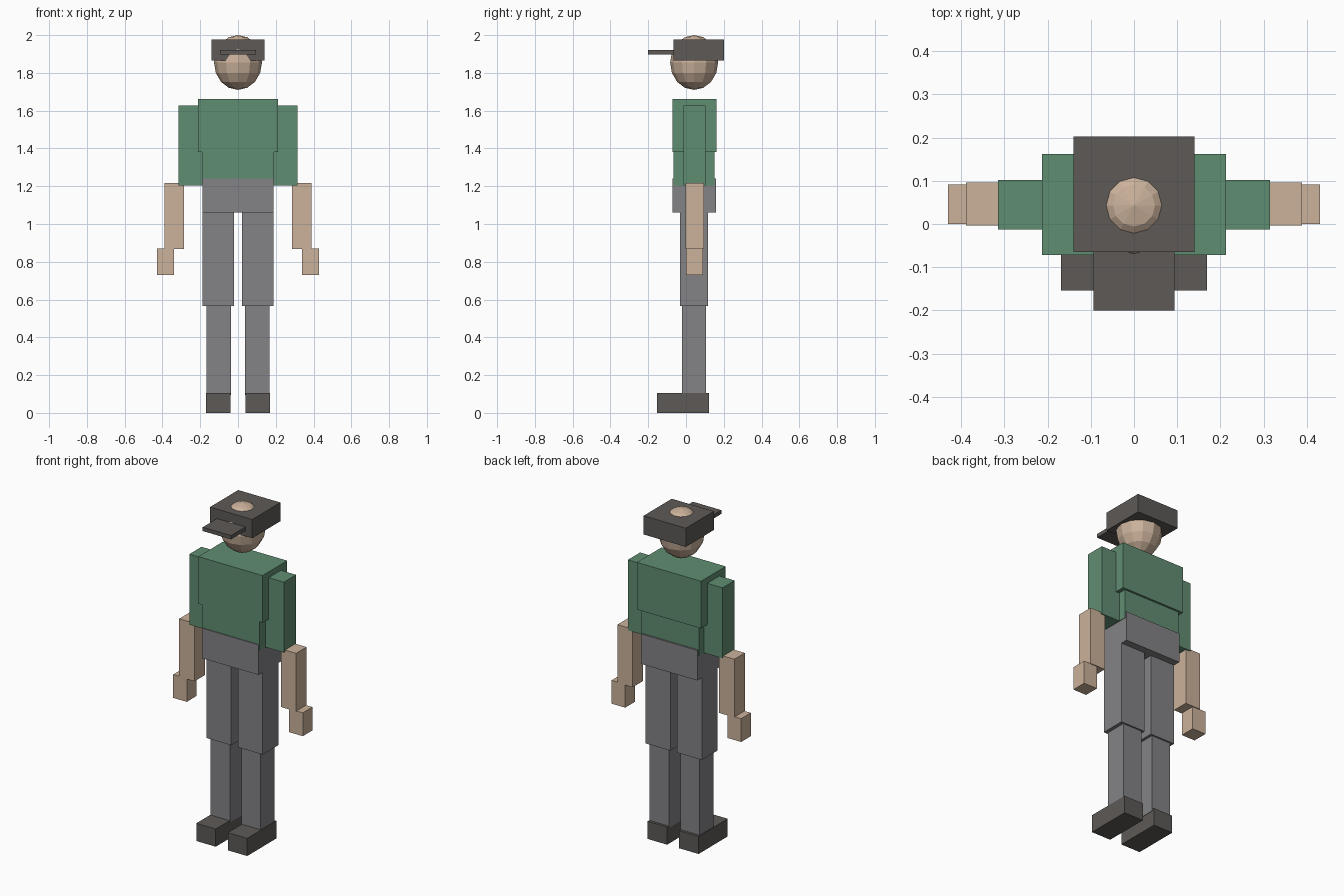
import bpy

if "Cube" in bpy.data.objects:
    bpy.data.objects.remove(bpy.data.objects["Cube"])


def material(name, rgb):
    m = bpy.data.materials.new(name)
    m.diffuse_color = (*rgb, 1)
    m.use_nodes = True
    m.node_tree.nodes["Principled BSDF"].inputs["Base Color"].default_value = m.diffuse_color
    return m


GREEN = material("shirt green", (0.118, 0.270, 0.167))
SKIN = material("skin", (0.600, 0.445, 0.328))
GREY = material("trouser grey", (0.227, 0.227, 0.240))
DARK = material("dark brown grey", (0.110, 0.101, 0.094))


def box(name, x, y, z, mat):
    """Box from its (min, max) extents on each axis."""
    spans = (x, y, z)
    bpy.ops.mesh.primitive_cube_add(size=1, location=[(a + b) / 2 for a, b in spans])
    ob = bpy.context.object
    ob.name = name
    ob.scale = [b - a for a, b in spans]
    bpy.ops.object.transform_apply(location=False, rotation=False, scale=True)
    ob.data.materials.append(mat)


def pair(name, x, y, z, mat):
    """The same box on both sides of the body."""
    box("left_" + name, x, y, z, mat)
    box("right_" + name, (-x[1], -x[0]), y, z, mat)


# Head: faceted, slightly tall sphere
bpy.ops.mesh.primitive_uv_sphere_add(segments=12, ring_count=8, radius=1,
                                     location=(0, 0.043, 1.855))
head = bpy.context.object
head.name = "head"
head.scale = (0.127, 0.127, 0.145)
bpy.ops.object.transform_apply(location=False, rotation=False, scale=True)
head.data.materials.append(SKIN)

# Cap
box("cap", (-0.14, 0.14), (-0.065, 0.202), (1.865, 1.977), DARK)
box("cap_brim", (-0.094, 0.094), (-0.20, -0.06), (1.897, 1.92), DARK)

# Torso
box("chest", (-0.213, 0.213), (-0.072, 0.162), (1.38, 1.663), GREEN)
box("waist", (-0.19, 0.19), (-0.067, 0.15), (1.205, 1.385), GREEN)
box("hips", (-0.187, 0.187), (-0.072, 0.16), (1.06, 1.24), GREY)

# Arms
pair("sleeve", (0.19, 0.314), (-0.013, 0.102), (1.205, 1.628), GREEN)
pair("forearm", (0.287, 0.388), (-0.003, 0.096), (0.868, 1.217), SKIN)
pair("hand", (0.34, 0.43), (0.0, 0.091), (0.73, 0.87), SKIN)

# Legs
pair("thigh", (0.022, 0.187), (-0.033, 0.117), (0.567, 1.065), GREY)
pair("shin", (0.038, 0.166), (-0.022, 0.107), (0.095, 0.57), GREY)
pair("shoe", (0.04, 0.169), (-0.154, 0.122), (0.0, 0.106), DARK)
